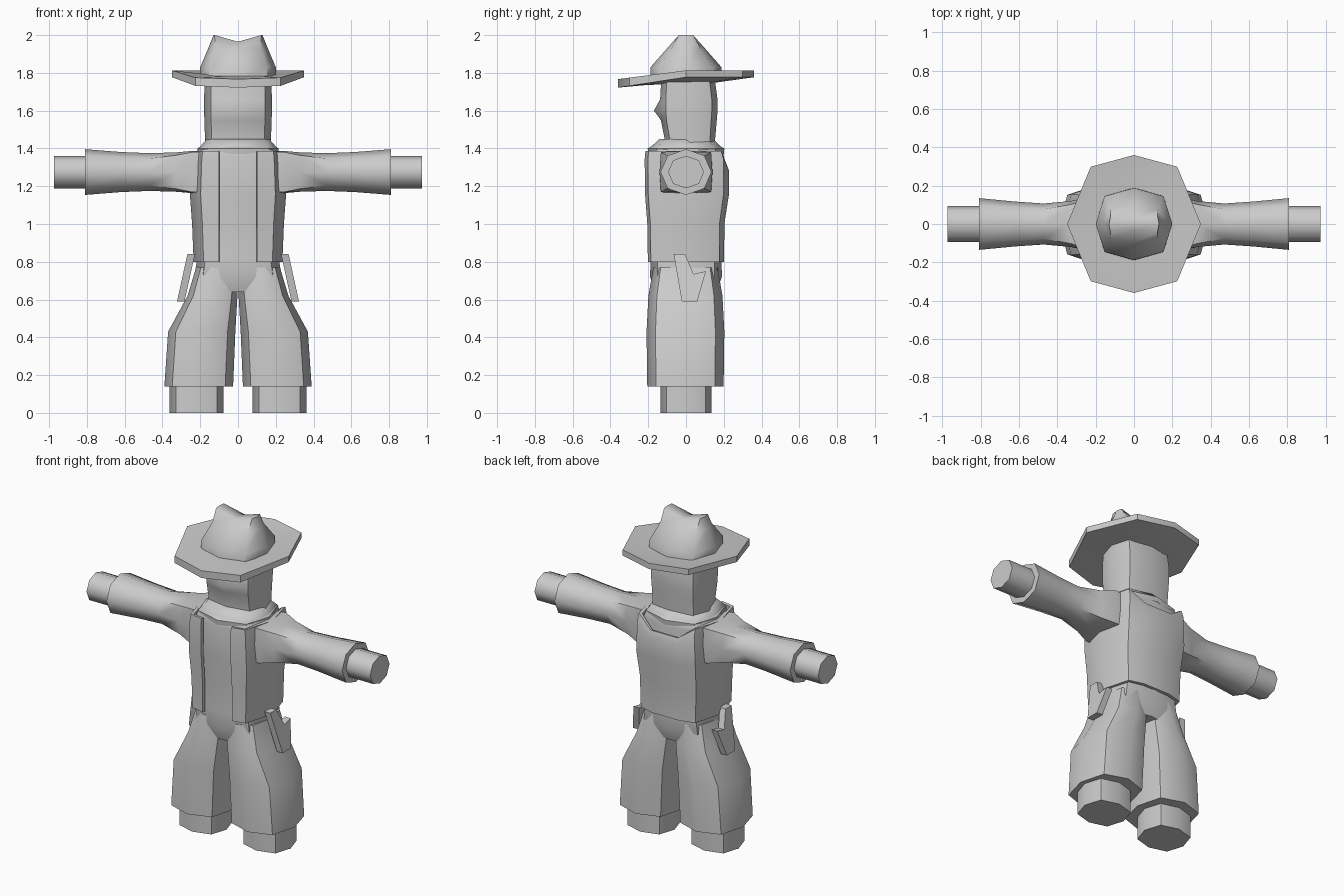
import bpy, bmesh, math
from mathutils import Vector

cube = bpy.data.objects.get("Cube")
if cube:
    bpy.data.objects.remove(cube, do_unlink=True)

GREY = (0.6, 0.6, 0.6, 1)
grey = bpy.data.materials.new("plain_grey")
grey.use_nodes = True
grey.diffuse_color = GREY
grey.node_tree.nodes["Principled BSDF"].inputs["Base Color"].default_value = GREY


def octagon(z, rx, ry, cx=0, cy=0, k=0.77):
    """Eight-sided ring with corners on the axes, starting at the front."""
    unit = [(0, -1), (k, -k), (1, 0), (k, k), (0, 1), (-k, k), (-1, 0), (-k, -k)]
    return [Vector((cx + rx * x, cy + ry * y, z)) for x, y in unit]


def along_x(x, ry, rz, k=0.72, z=1.275):
    """Eight-sided ring standing across the arm."""
    return [Vector((x, p.x, z + p.y)) for p in octagon(0, ry, rz, k=k)]


def loft(name, rings, closed=True, mirror=False, thick=0, angle=50):
    bm = bmesh.new()
    rows = [[bm.verts.new(p) for p in ring] for ring in rings]
    n = len(rows[0])
    for a, b in zip(rows, rows[1:]):
        for i in range(n if closed else n - 1):
            j = (i + 1) % n
            bm.faces.new((a[i], a[j], b[j], b[i]))
    if closed:
        bm.faces.new(rows[0][::-1])
        bm.faces.new(rows[-1])
    bmesh.ops.recalc_face_normals(bm, faces=bm.faces)
    mesh = bpy.data.meshes.new(name)
    bm.to_mesh(mesh)
    bm.free()
    mesh.materials.append(grey)
    obj = bpy.data.objects.new(name, mesh)
    bpy.context.collection.objects.link(obj)
    bpy.ops.object.select_all(action='DESELECT')
    obj.select_set(True)
    bpy.context.view_layer.objects.active = obj
    if thick:
        mod = obj.modifiers.new("Thickness", 'SOLIDIFY')
        mod.thickness, mod.offset = thick, 0
        bpy.ops.object.modifier_apply(modifier=mod.name)
    if mirror:
        mod = obj.modifiers.new("Mirror", 'MIRROR')
        mod.use_mirror_merge = False
        bpy.ops.object.modifier_apply(modifier=mod.name)
    bpy.ops.object.shade_smooth_by_angle(angle=math.radians(angle))
    return obj


# Head, with the front corner of one ring pulled out as a nose
head = [octagon(z, rx, ry, 0, cy, 0.8) for z, rx, ry, cy in (
    (1.38, .175, .13, .02), (1.46, .175, .135, .02), (1.55, .178, .148, .015),
    (1.6, .18, .152, .015), (1.66, .18, .152, .015), (1.78, .175, .14, .01))]
head[3][0].y = -0.17
loft("head", head)

# Hat crown, pinched along the middle
crown = [octagon(1.76, .2, .19), octagon(1.83, .2, .188), octagon(1.93, .158, .1),
         octagon(2.0, .13, .04, k=0.95)]
for i in (0, 4):
    crown[3][i].z = 1.965
    crown[3][i].y *= 0.9
loft("hat_crown", crown)

# Hat brim, dipping at the front
def brim_ring(r, z, dip):
    ring = octagon(z, r * 0.97, r, k=0.83)
    for p in ring:
        if abs(p.x) < r * 0.9:
            p.x *= 0.78
        p.z -= dip * max(0, -p.y / r)
    return ring

loft("hat_brim", [brim_ring(.13, 1.745, 0), brim_ring(.36, 1.777, .055),
                  brim_ring(.36, 1.813, .046), brim_ring(.16, 1.785, 0)], angle=35)

# Shirt and hips
body = [octagon(z, rx, ry, k=0.8) for z, rx, ry in (
    (.64, .21, .16), (.72, .232, .19), (.82, .215, .188), (1.0, .22, .187),
    (1.15, .225, .198), (1.36, .225, .2), (1.405, .205, .19), (1.45, .165, .14))]
loft("shirt_and_hips", body)

# Open waistcoat: front edge, round the back, to the other front edge
def waistcoat_ring(z, w, front, back, scoop=0):
    side = [(.1, -front, 0), (w * .78, -front * .93, 0), (w, 0, 0),
            (w * .8, back * .88, 0), (w * .4, back, scoop)]
    half = [Vector((x, y, z - s)) for x, y, s in side]
    return half + [Vector((-p.x, p.y, p.z)) for p in reversed(half)]

loft("waistcoat", [waistcoat_ring(.8, .225, .192, .192), waistcoat_ring(1.0, .233, .195, .193),
                   waistcoat_ring(1.16, .245, .207, .218),
                   waistcoat_ring(1.34, .237, .209, .218, .06),
                   waistcoat_ring(1.385, .232, .205, .205, .07)],
     closed=False, thick=0.02)

# Scarf collar lying around the neck
loft("collar", [octagon(1.37, .212, .2), octagon(1.4, .215, .203),
                octagon(1.41, .2, .185), octagon(1.45, .165, .135, 0, .01)])

# Sleeves and hands
loft("sleeve", [along_x(.17, .135, .11, .95), along_x(.24, .14, .112, .95),
                along_x(.33, .12, .104, .85), along_x(.47, .107, .1),
                along_x(.62, .117, .106), along_x(.81, .135, .121)], mirror=True)
loft("hand", [along_x(.78, .095, .086), along_x(.975, .095, .086)], mirror=True)

# Trouser legs and boots
loft("trouser_leg", [octagon(z, rx, ry, cx, -.003) for z, rx, ry, cx in (
    (.14, .182, .202, .208), (.43, .178, .206, .192), (.62, .132, .196, .135),
    (.77, .11, .17, .112))], mirror=True)
loft("boot", [octagon(0, .142, .134, .22), octagon(.2, .142, .134, .22)], mirror=True)

# Holsters leaning outward at the hips
profile = [(-.065, .84), (-.005, .84), (.04, .735), (.105, .75), (.06, .59), (-.022, .59)]
loft("holster", [[Vector((x + (.84 - z) * .22, y, z)) for y, z in profile]
                 for x in (.228, .268)], mirror=True, angle=30)
